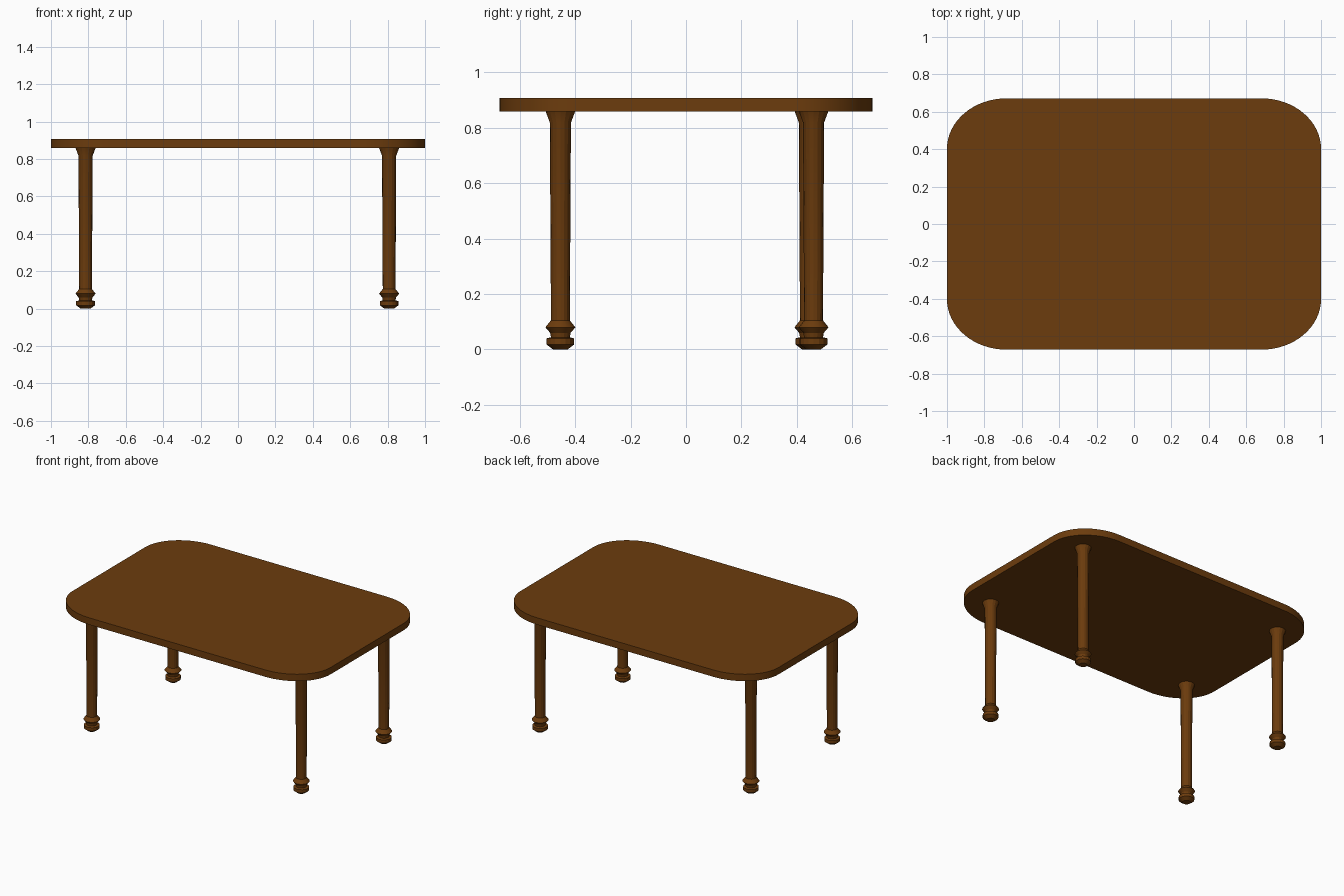
import bpy
import bmesh
from math import sin, cos, pi

cube = bpy.data.objects.get("Cube")
if cube:
    bpy.data.objects.remove(cube, do_unlink=True)

# Brown wood
wood = bpy.data.materials.new("brown wood")
wood.use_nodes = True
colour = (0.15, 0.045, 0.004, 1)
wood.diffuse_color = colour
bsdf = next(n for n in wood.node_tree.nodes if n.type == "BSDF_PRINCIPLED")
bsdf.inputs["Base Color"].default_value = colour


def add_object(name, bm, location=(0, 0, 0)):
    bmesh.ops.recalc_face_normals(bm, faces=bm.faces)
    mesh = bpy.data.meshes.new(name)
    bm.to_mesh(mesh)
    bm.free()
    mesh.materials.append(wood)
    obj = bpy.data.objects.new(name, mesh)
    obj.location = location
    bpy.context.collection.objects.link(obj)
    bpy.ops.object.select_all(action="DESELECT")
    obj.select_set(True)
    bpy.context.view_layer.objects.active = obj
    bpy.ops.object.shade_smooth_by_angle(angle=pi / 9)
    return obj


# Tabletop: slab with wide elliptical corners
HALF_X, HALF_Y, CORNER_X, CORNER_Y = 1.0, 0.672, 0.32, 0.27
BOTTOM, TOP, STEPS = 0.858, 0.906, 16
bm = bmesh.new()
outline = []
for quarter, (sx, sy) in enumerate([(1, 1), (-1, 1), (-1, -1), (1, -1)]):
    for i in range(STEPS + 1):
        a = (quarter + i / STEPS) * pi / 2
        x = sx * (HALF_X - CORNER_X) + CORNER_X * cos(a)
        y = sy * (HALF_Y - CORNER_Y) + CORNER_Y * sin(a)
        outline.append(bm.verts.new((x, y, BOTTOM)))
base = bm.faces.new(outline)
slab = bmesh.ops.extrude_face_region(bm, geom=[base], use_keep_orig=True)
raised = [v for v in slab["geom"] if isinstance(v, bmesh.types.BMVert)]
bmesh.ops.translate(bm, verts=raised, vec=(0, 0, TOP - BOTTOM))
add_object("tabletop", bm)

# Turned leg: radius and height from foot to flared head
PROFILE = [(0.026, 0), (0.050, 0.018), (0.050, 0.04), (0.034, 0.044),
           (0.037, 0.060), (0.054, 0.080), (0.034, 0.105),
           (0.038, 0.818), (0.053, 0.858)]
SIDES = 16


def add_leg(name, x, y):
    bm = bmesh.new()
    rings = []
    for r, z in PROFILE:
        rings.append([bm.verts.new((r * cos(2 * pi * i / SIDES),
                                    r * sin(2 * pi * i / SIDES), z))
                      for i in range(SIDES)])
    for low, high in zip(rings, rings[1:]):
        for i in range(SIDES):
            j = (i + 1) % SIDES
            bm.faces.new((low[i], low[j], high[j], high[i]))
    bm.faces.new(rings[0])
    bm.faces.new(rings[-1])
    add_object(name, bm, (x, y, 0))


add_leg("front_left_leg", 0.808, -0.453)
add_leg("front_right_leg", -0.815, -0.453)
add_leg("back_left_leg", 0.808, 0.46)
add_leg("back_right_leg", -0.815, 0.445)
